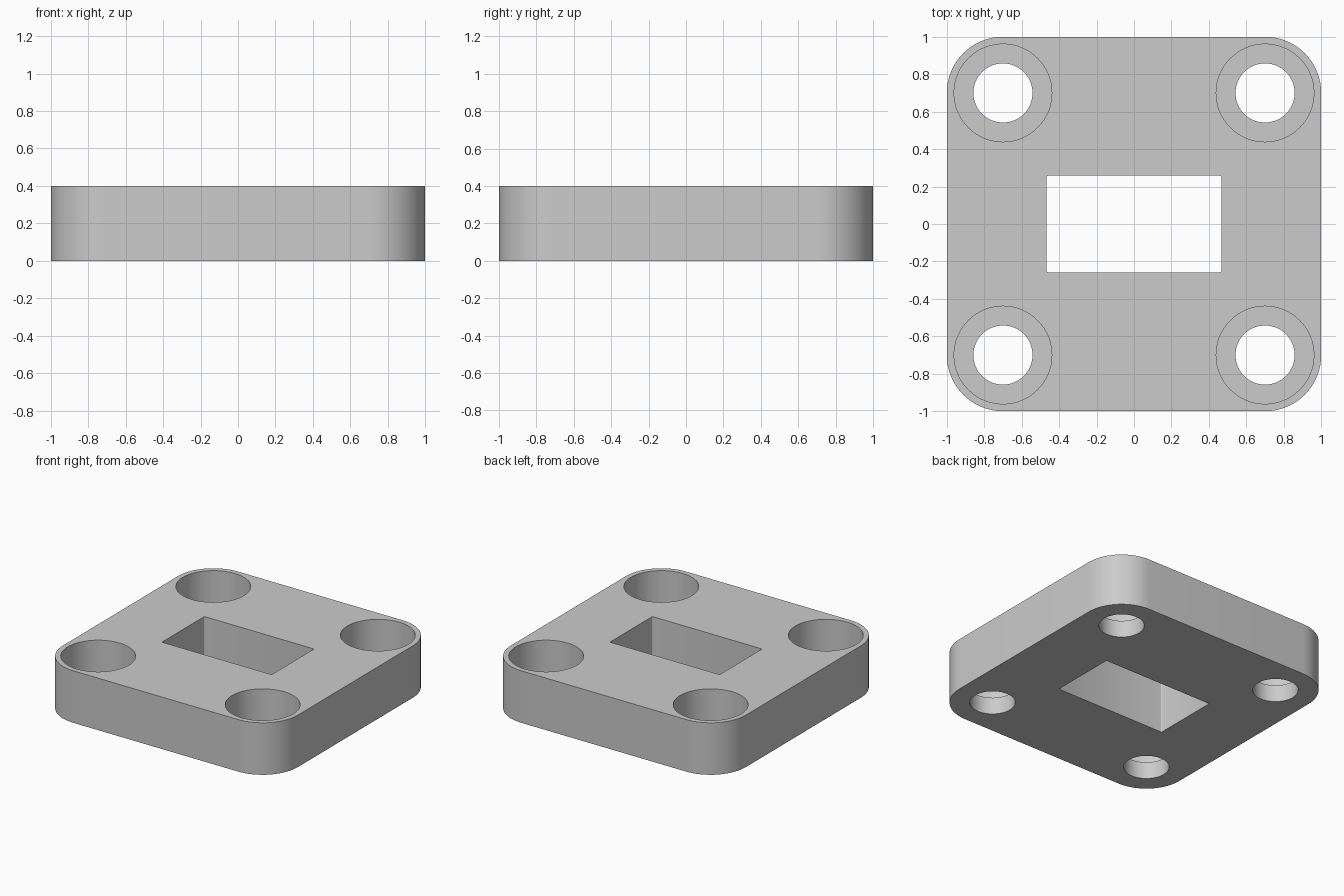
import bpy, bmesh, math

default = bpy.data.objects.get("Cube")
if default:
    bpy.data.objects.remove(default, do_unlink=True)

HEIGHT = 0.4
LEDGE = 0.13        # floor height of the counterbores
HOLE_POS = 0.7

grey = bpy.data.materials.new("light_grey")
grey.use_nodes = True
grey.diffuse_color = (0.6, 0.6, 0.6, 1)
grey.node_tree.nodes["Principled BSDF"].inputs["Base Color"].default_value = (0.6, 0.6, 0.6, 1)


def rounded_block(name, half_x, half_y, z0, z1, radius, segments):
    """Box with rounded upright edges."""
    bm = bmesh.new()
    bmesh.ops.create_cube(bm, size=1)
    for v in bm.verts:
        v.co.x *= 2 * half_x
        v.co.y *= 2 * half_y
        v.co.z = z1 if v.co.z > 0 else z0
    upright = [e for e in bm.edges if abs(e.verts[0].co.z - e.verts[1].co.z) > 0.01]
    bmesh.ops.bevel(bm, geom=upright, offset=radius, segments=segments,
                    profile=0.5, affect='EDGES')
    mesh = bpy.data.meshes.new(name)
    bm.to_mesh(mesh)
    bm.free()
    obj = bpy.data.objects.new(name, mesh)
    bpy.context.collection.objects.link(obj)
    mesh.materials.append(grey)
    return obj


def cylinder(name, radius, x, y, z0, z1):
    bpy.ops.mesh.primitive_cylinder_add(vertices=64, radius=radius, depth=z1 - z0,
                                        location=(x, y, (z0 + z1) / 2))
    obj = bpy.context.object
    obj.name = name
    obj.data.materials.append(grey)
    return obj


# Plate body
plate = rounded_block("flange_plate", 1, 1, 0, HEIGHT, 0.3, 16)

# Central window, then a bore and a counterbore at each corner
cutters = [rounded_block("window_cutter", 0.467, 0.258, -0.1, HEIGHT + 0.1, 0.008, 3)]
for x in (-HOLE_POS, HOLE_POS):
    for y in (-HOLE_POS, HOLE_POS):
        cutters.append(cylinder("bore_cutter", 0.158, x, y, -0.1, HEIGHT + 0.1))
        cutters.append(cylinder("counterbore_cutter", 0.261, x, y, LEDGE, HEIGHT + 0.1))

bpy.ops.object.select_all(action='DESELECT')
plate.select_set(True)
bpy.context.view_layer.objects.active = plate
for cutter in cutters:
    cutter.hide_render = True
    mod = plate.modifiers.new("cut", 'BOOLEAN')
    mod.operation = 'DIFFERENCE'
    mod.solver = 'EXACT'
    mod.object = cutter
    bpy.ops.object.modifier_apply(modifier=mod.name)
for cutter in cutters:
    bpy.data.objects.remove(cutter, do_unlink=True)

bpy.ops.object.shade_smooth_by_angle(angle=math.radians(30))
